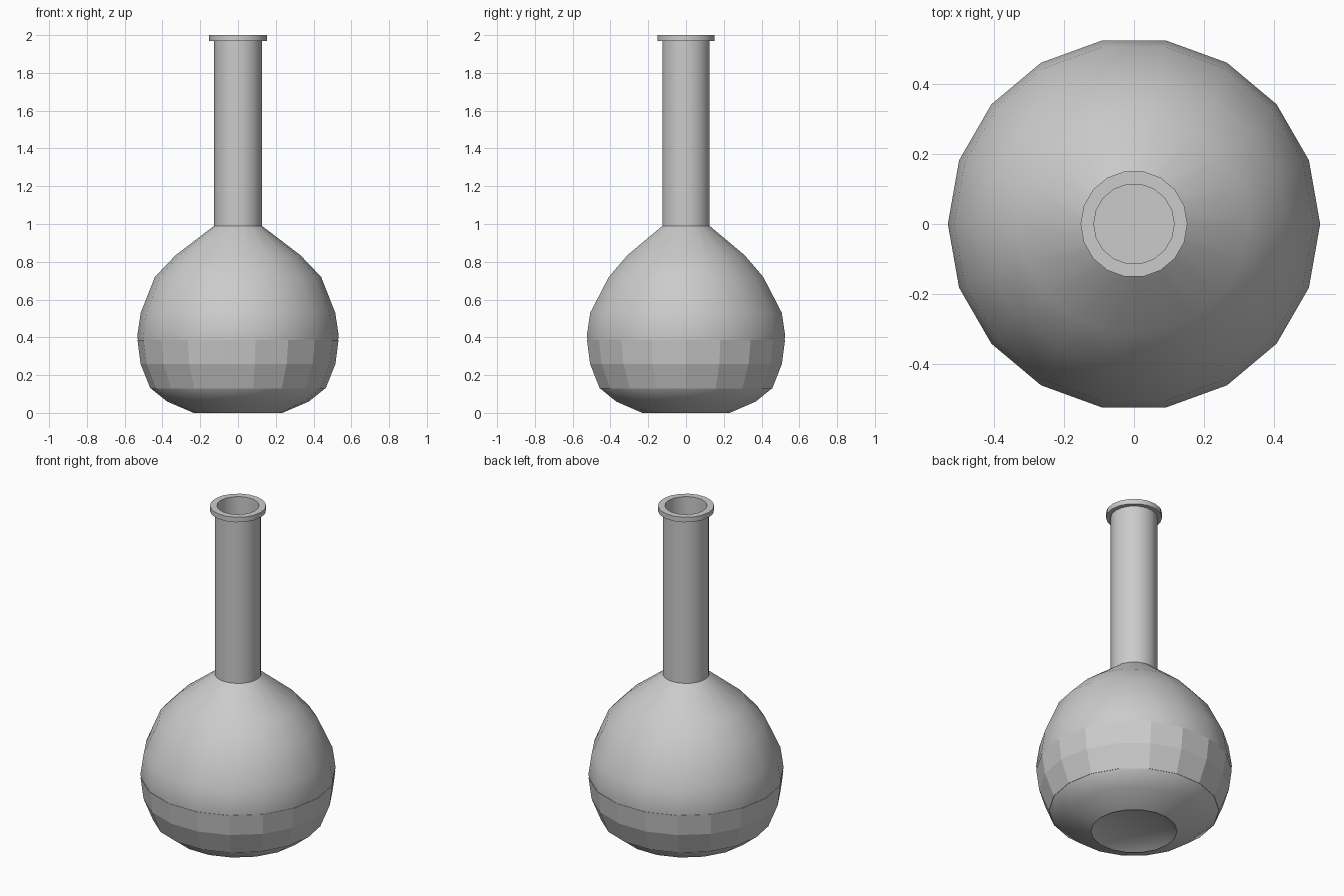
import bpy, bmesh, math

if "Cube" in bpy.data.objects:
    bpy.data.objects.remove(bpy.data.objects["Cube"])

SIDES = 18


def lathe(name, profile, smooth_angle=None):
    """Revolve (radius_x, radius_y, z) rings around z; cap both ends."""
    bm = bmesh.new()
    rings = []
    for rx, ry, z in profile:
        rings.append([bm.verts.new((rx * math.cos(2 * math.pi * i / SIDES),
                                    ry * math.sin(2 * math.pi * i / SIDES), z))
                      for i in range(SIDES)])
    for a, b in zip(rings, rings[1:]):
        for i in range(SIDES):
            j = (i + 1) % SIDES
            bm.faces.new((a[i], a[j], b[j], b[i]))
    bm.faces.new(rings[0][::-1])
    bm.faces.new(rings[-1])
    bmesh.ops.recalc_face_normals(bm, faces=bm.faces[:])
    mesh = bpy.data.meshes.new(name)
    bm.to_mesh(mesh)
    bm.free()
    ob = bpy.data.objects.new(name, mesh)
    bpy.context.collection.objects.link(ob)
    if smooth_angle:
        bpy.ops.object.select_all(action='DESELECT')
        ob.select_set(True)
        bpy.context.view_layer.objects.active = ob
        bpy.ops.object.shade_smooth_by_angle(angle=math.radians(smooth_angle))
    return ob


def circles(points):
    return [(r, r, z) for r, z in points]


# Glass shell: recessed base, round body, neck, lip, then the inner wall
lower = circles([(0.17, 0.03), (0.235, 0.0), (0.375, 0.06), (0.462, 0.13),
                 (0.514, 0.26), (0.533, 0.41), (0.515, 0.53)])
shoulder = [(0.44, 0.415, 0.72), (0.33, 0.315, 0.835)]
neck = circles([(0.127, 0.99), (0.127, 1.97), (0.153, 1.97), (0.153, 2.0), (0.115, 2.0)])
inside = circles([(0.115, 0.98), (0.31, 0.82), (0.40, 0.71), (0.49, 0.53),
                  (0.515, 0.41), (0.49, 0.26), (0.43, 0.14), (0.16, 0.06)])
lathe("glass_flask", lower + shoulder + neck + inside, 40)

# Flat-shaded liquid band, showing just outside the glass, flat on top
lathe("liquid", circles([(0.464, 0.13), (0.516, 0.26), (0.532, 0.385)]))
